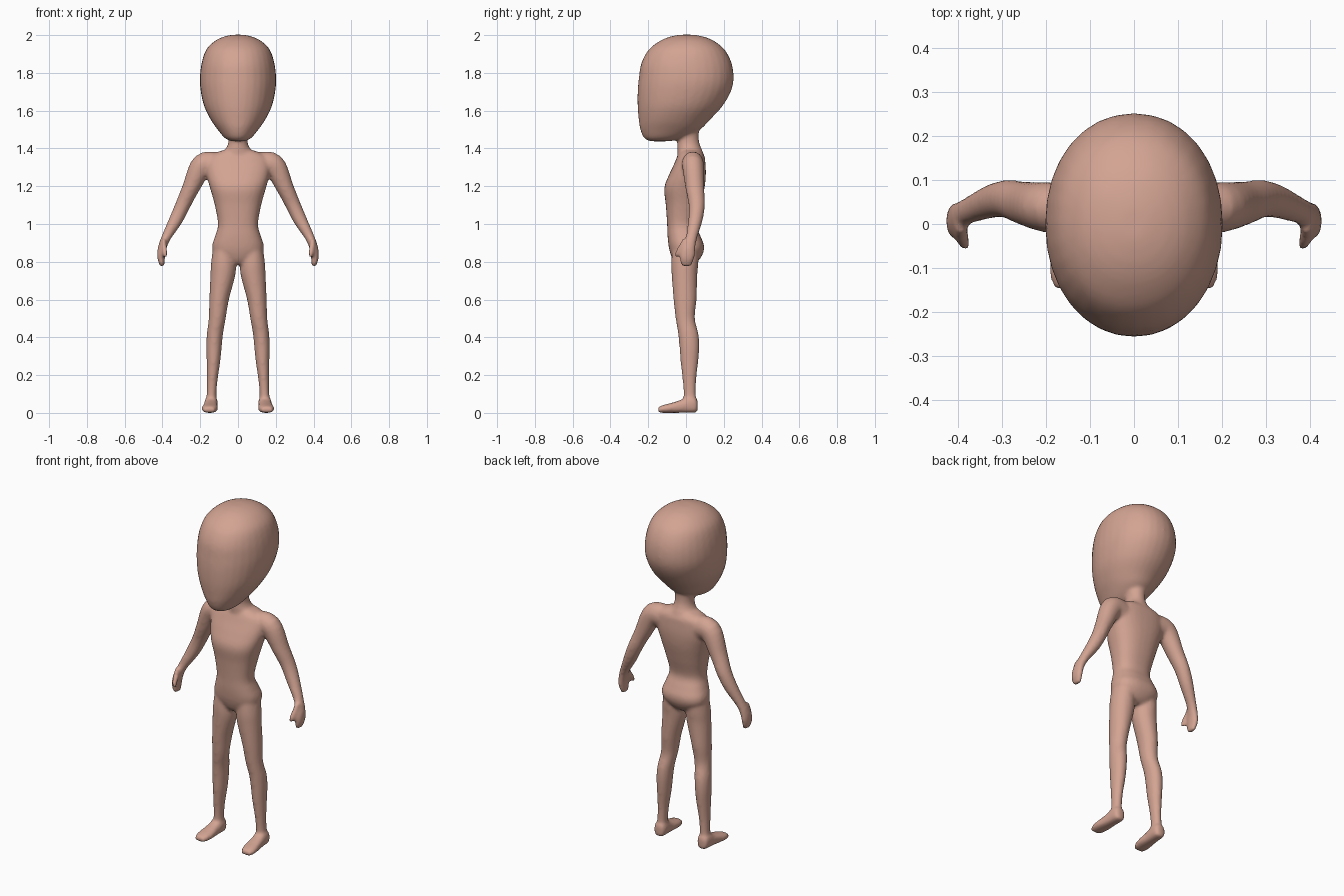
import bpy, bmesh, math
from mathutils import Vector

SEG = 32
parts = []


def spline(rows, steps=5):
    """Catmull-Rom interpolation through the section rows."""
    out = []
    n = len(rows)
    for i in range(n - 1):
        p0, p1, p2, p3 = rows[max(i - 1, 0)], rows[i], rows[i + 1], rows[min(i + 2, n - 1)]
        for k in range(steps):
            t = k / steps
            out.append([0.5 * (2 * b + (c - a) * t + (2 * a - 5 * b + 4 * c - d) * t * t
                               + (3 * b - a - 3 * c + d) * t ** 3)
                        for a, b, c, d in zip(p0, p1, p2, p3)])
    return out + [list(rows[-1])]


def loft(name, rows, axis=None, power=2.0, side=1):
    """Skin over superellipse sections: (x, y, z, half width, half depth)."""
    rows = spline(rows)
    bm = bmesh.new()
    rings = []
    for i, (x, y, z, a, b) in enumerate(rows):
        if axis:
            t = Vector(axis)
        else:
            t = Vector(rows[min(i + 1, len(rows) - 1)][:3]) - Vector(rows[max(i - 1, 0)][:3])
        v = Vector((0, 0, 1)) if axis and abs(axis[1]) > 0.5 else Vector((0, 1, 0))
        u = v.cross(t).normalized()
        ring = []
        for k in range(SEG):
            ang = 2 * math.pi * k / SEG
            c, s = math.cos(ang), math.sin(ang)
            pu = math.copysign(abs(c) ** (2 / power), c) * max(a, 0.002)
            pv = math.copysign(abs(s) ** (2 / power), s) * max(b, 0.002)
            p = Vector((x, y, z)) + u * pu + v * pv
            ring.append(bm.verts.new((p.x * side, p.y, p.z)))
        rings.append(ring)
    for r, q in zip(rings, rings[1:]):
        for k in range(SEG):
            j = (k + 1) % SEG
            bm.faces.new((r[k], r[j], q[j], q[k]))
    bm.faces.new(rings[0])
    bm.faces.new(rings[-1])
    bmesh.ops.recalc_face_normals(bm, faces=bm.faces)
    me = bpy.data.meshes.new(name)
    bm.to_mesh(me)
    bm.free()
    ob = bpy.data.objects.new(name, me)
    bpy.context.collection.objects.link(ob)
    parts.append(ob)


def upright(rows):
    """(z, half width, front y, back y) -> centred sections."""
    return [(0, (f + b) / 2, z, w, (b - f) / 2) for z, w, f, b in rows]


UP = (0, 0, 1)

# head
loft("head", upright([
    (1.438, .035, -.19, -.09), (1.455, .07, -.222, -.01), (1.50, .108, -.242, .075),
    (1.55, .143, -.25, .125), (1.62, .178, -.256, .19), (1.70, .197, -.256, .237),
    (1.77, .202, -.25, .252), (1.85, .193, -.237, .242), (1.92, .17, -.20, .207),
    (1.965, .128, -.145, .155), (1.99, .08, -.09, .10), (2.002, .03, -.035, .04)]), UP, 2.1)

# neck
loft("neck", upright([
    (1.32, .09, -.045, .10), (1.38, .078, -.045, .09), (1.41, .058, -.046, .077),
    (1.45, .05, -.045, .068), (1.52, .055, -.045, .07)]), UP)

# torso
loft("torso", upright([
    (.785, .045, -.05, .04), (.81, .085, -.07, .07), (.85, .13, -.085, .092),
    (.89, .136, -.093, .095), (.94, .12, -.098, .075), (1.0, .106, -.10, .055),
    (1.1, .123, -.107, .078), (1.19, .148, -.115, .098), (1.26, .167, -.09, .105),
    (1.32, .17, -.062, .103), (1.36, .15, -.045, .098), (1.388, .09, -.03, .08)]), UP, 2.4)

for side in (1, -1):
    # arm and mitten hand
    loft("arm", [
        (.11, .035, 1.31, .07, .055), (.188, .037, 1.31, .062, .058),
        (.25, .047, 1.19, .046, .05), (.292, .057, 1.10, .040, .043),
        (.33, .05, 1.02, .036, .038), (.382, .028, .925, .025, .031),
        (.402, .012, .87, .023, .038), (.407, .005, .82, .020, .040),
        (.40, .002, .775, .012, .026)], side=side)
    # thumb
    loft("thumb", [
        (.395, .0, .92, .015, .02), (.392, -.025, .88, .015, .017),
        (.387, -.042, .85, .014, .015), (.384, -.052, .825, .010, .010)], side=side)
    # leg
    loft("leg", [
        (.07, 0, .90, .058, .07), (.076, -.006, .80, .066, .072), (.08, -.008, .73, .066, .068),
        (.10, -.005, .60, .052, .061), (.11, -.004, .50, .045, .051),
        (.122, .012, .42, .043, .054), (.127, .018, .35, .041, .053),
        (.13, .018, .27, .036, .047), (.136, .018, .18, .029, .037),
        (.14, .02, .10, .026, .033), (.142, .02, .03, .032, .036)], UP, side=side)
    # foot, heel to toe
    loft("foot", [
        (.142, .062, .035, .022, .034), (.142, .045, .042, .034, .042),
        (.143, .01, .043, .036, .043), (.145, -.03, .034, .037, .034),
        (.148, -.08, .026, .042, .026), (.151, -.12, .021, .040, .021),
        (.153, -.148, .016, .028, .015)], (0, -1, 0), 2.6, side)

# fuse the parts into one smooth skin
bpy.ops.object.select_all(action='DESELECT')
for ob in parts:
    ob.select_set(True)
body = parts[0]
bpy.context.view_layer.objects.active = body
bpy.ops.object.join()
body.name = "figure"
remesh = body.modifiers.new("fuse", 'REMESH')
remesh.mode = 'VOXEL'
remesh.voxel_size = 0.009
remesh.use_smooth_shade = True
soften = body.modifiers.new("soften", 'SMOOTH')
soften.factor = 0.5
soften.iterations = 8

# skin colour
skin = bpy.data.materials.new("skin")
skin.diffuse_color = (0.65, 0.37, 0.29, 1)
body.data.materials.clear()
body.data.materials.append(skin)
